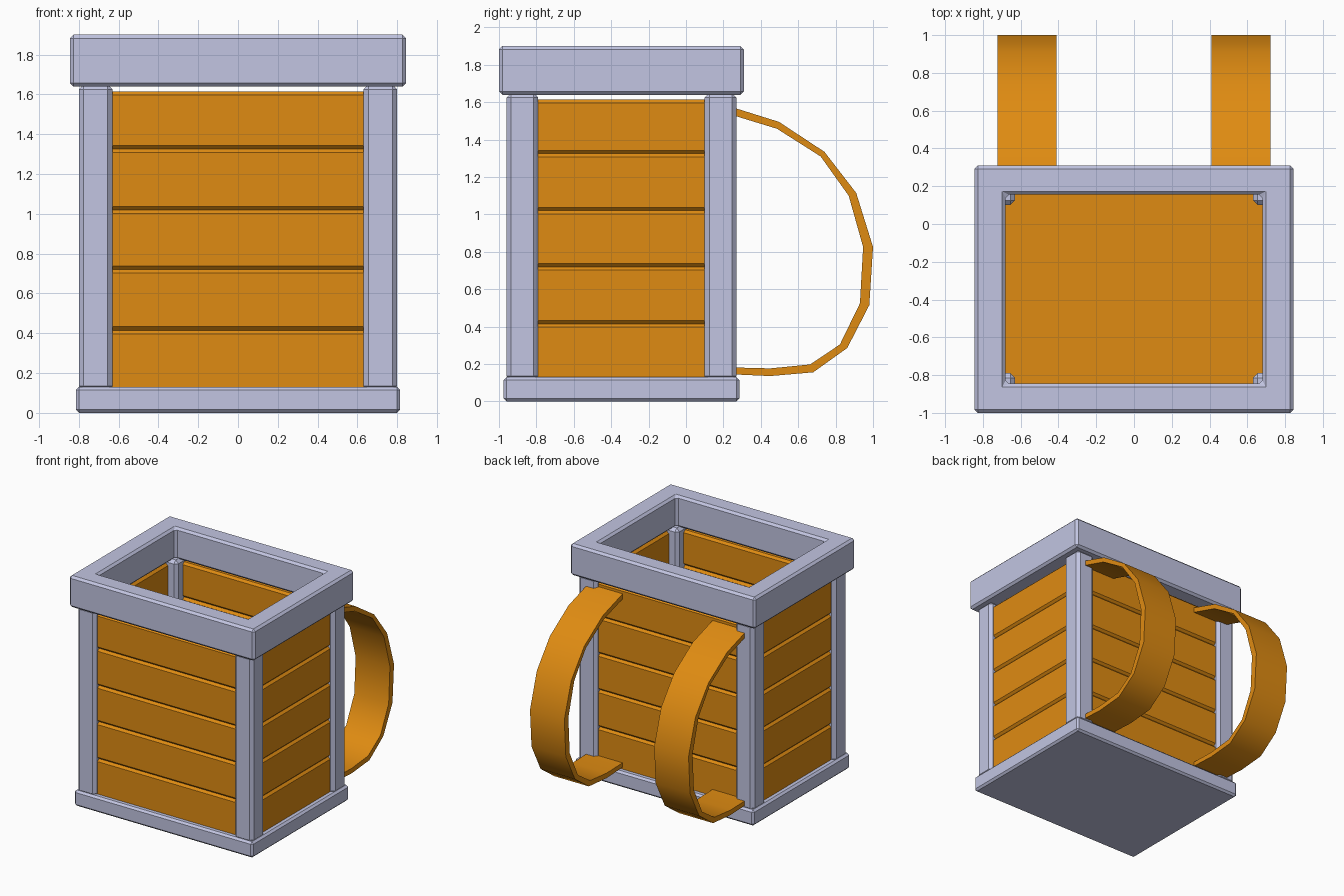
import bpy, bmesh, math

if "Cube" in bpy.data.objects:
    bpy.data.objects.remove(bpy.data.objects["Cube"])

CY = -0.345  # centre of the basket body in y


def material(name, rgb):
    m = bpy.data.materials.new(name)
    m.diffuse_color = (*rgb, 1)
    m.use_nodes = True
    m.node_tree.nodes["Principled BSDF"].inputs["Base Color"].default_value = m.diffuse_color
    return m


GREY = material("pale grey frame", (0.54, 0.56, 0.76))
ORANGE = material("orange slats", (0.74, 0.26, 0.006))


def finish(name, bm, mat, bevel=0.0):
    bmesh.ops.recalc_face_normals(bm, faces=bm.faces)
    if bevel:
        edges = [e for e in bm.edges if e.calc_face_angle(0) > 0.5]
        bmesh.ops.bevel(bm, geom=edges, offset=bevel, segments=1, affect='EDGES')
    me = bpy.data.meshes.new(name)
    bm.to_mesh(me)
    bm.free()
    me.materials.append(mat)
    ob = bpy.data.objects.new(name, me)
    bpy.context.collection.objects.link(ob)
    return ob


def box(name, x, y, z, mat, bevel=0.0):
    bm = bmesh.new()
    bmesh.ops.create_cube(bm, size=1)
    for v in bm.verts:
        for i, (a, b) in enumerate((x, y, z)):
            v.co[i] = b if v.co[i] > 0 else a
    return finish(name, bm, mat, bevel)


# Base slab and inner floor
box("base", (-0.815, 0.815), (-0.975, 0.285), (0, 0.13), GREY, 0.016)
box("floor", (-0.73, 0.73), (-0.89, 0.2), (0.12, 0.14), ORANGE)

# Four corner posts
for sx in (-1, 1):
    for sy in (-1, 1):
        xs = sorted((sx * 0.63, sx * 0.80))
        ys = sorted((CY + sy * 0.445, CY + sy * 0.615))
        box("corner_post", xs, ys, (0.11, 1.65), GREY, 0.025)

# Five rows of bevelled slats on each wall
levels = [0.11, 0.415, 0.72, 1.02, 1.325, 1.615]
for z in zip(levels, levels[1:]):
    for s in (-1, 1):
        ys = sorted((CY + s * 0.525, CY + s * 0.585))
        box("long_slat", (-0.70, 0.70), ys, z, ORANGE, 0.018)
        xs = sorted((s * 0.71, s * 0.77))
        box("side_slat", xs, (CY - 0.52, CY + 0.52), z, ORANGE, 0.018)

# Open rectangular rim: four rings of corners joined into a tube
bm = bmesh.new()
rings = []
for hx, hy, z in ((0.845, 0.655, 1.64), (0.845, 0.655, 1.90),
                  (0.68, 0.50, 1.90), (0.68, 0.50, 1.64)):
    rings.append([bm.verts.new((a * hx, CY + b * hy, z))
                  for a, b in ((-1, -1), (1, -1), (1, 1), (-1, 1))])
for i in range(4):
    r, q = rings[i], rings[(i + 1) % 4]
    for j in range(4):
        k = (j + 1) % 4
        bm.faces.new((r[j], r[k], q[k], q[j]))
finish("rim", bm, GREY, 0.018)

# Two curved shoulder straps: outer and inner side profiles (y, z)
outer = [(0.21, 1.585), (0.497, 1.495), (0.74, 1.335), (0.91, 1.115), (1.0, 0.826),
         (0.98, 0.515), (0.862, 0.286), (0.68, 0.156), (0.45, 0.136), (0.21, 0.147)]
inner = [(0.21, 1.543), (0.487, 1.458), (0.72, 1.31), (0.87, 1.1), (0.947, 0.826),
         (0.93, 0.525), (0.823, 0.305), (0.663, 0.198), (0.45, 0.177), (0.21, 0.183)]
for s in (-1, 1):
    bm = bmesh.new()
    rows = []
    for o, n in zip(outer, inner):
        rows.append([bm.verts.new((s * x, *p)) for x, p in
                     ((0.41, o), (0.723, o), (0.723, n), (0.41, n))])
    for r, q in zip(rows, rows[1:]):
        for j in range(4):
            k = (j + 1) % 4
            bm.faces.new((r[j], r[k], q[k], q[j]))
    bm.faces.new(rows[0])
    bm.faces.new(rows[-1])
    ob = finish("shoulder_strap", bm, ORANGE)
    bpy.ops.object.select_all(action='DESELECT')
    ob.select_set(True)
    bpy.context.view_layer.objects.active = ob
    bpy.ops.object.shade_smooth_by_angle(angle=math.radians(40))
